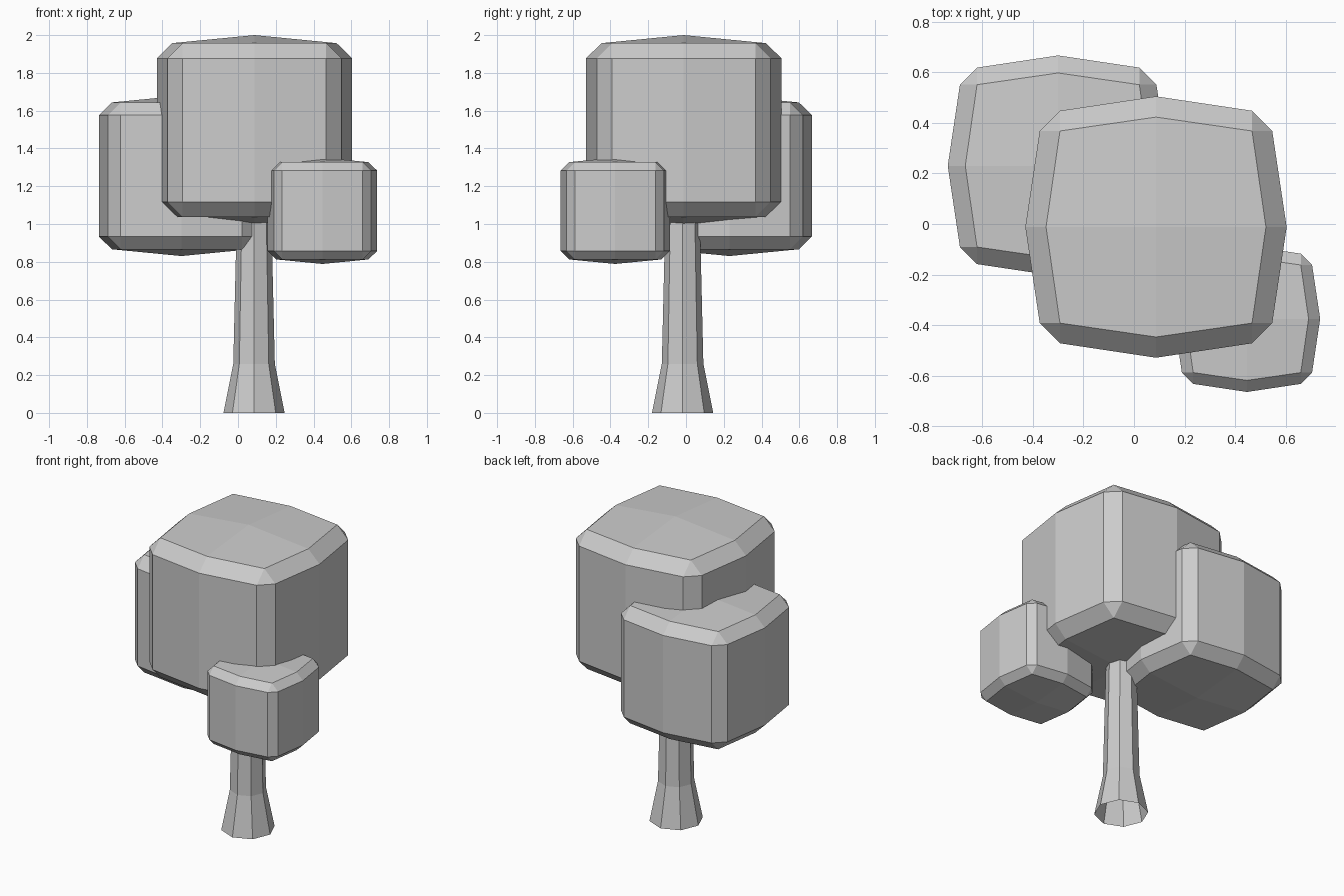
import bpy
import bmesh
from math import cos, sin, pi

cube = bpy.data.objects.get("Cube")
if cube:
    bpy.data.objects.remove(cube, do_unlink=True)

GREY = (0.6, 0.6, 0.6, 1.0)
mat = bpy.data.materials.new("plain grey")
mat.use_nodes = True
mat.diffuse_color = GREY
mat.node_tree.nodes["Principled BSDF"].inputs["Base Color"].default_value = GREY


def finish(bm, name, location):
    bmesh.ops.recalc_face_normals(bm, faces=bm.faces)
    mesh = bpy.data.meshes.new(name)
    bm.to_mesh(mesh)
    bm.free()
    mesh.materials.append(mat)
    obj = bpy.data.objects.new(name, mesh)
    obj.location = location
    bpy.context.collection.objects.link(obj)
    return obj


def four_turns(points):
    """Repeat a quarter outline around the vertical axis."""
    ring = []
    for _ in range(4):
        ring += points
        points = [(-y, x) for x, y in points]
    return ring


def foliage(name, location, size):
    """Chamfered cube whose faces swell out towards their middles."""
    corner, inset = 0.46, 0.38
    bulge_x, bulge_y, inner_bulge, apex = 0.517, 0.517, 0.435, 0.5025
    outer = four_turns([(bulge_x, 0), (corner, inset), (inset, corner)])
    inner = four_turns([(inner_bulge, 0), (inset, inset)])
    bm = bmesh.new()

    def verts(ring, z):
        return [bm.verts.new((x * size, y * size, z * size)) for x, y in ring]

    walls = []
    for side in (-1, 1):
        wall = verts(outer, side * inset)
        rim = verts(inner, side * corner)
        tip = verts([(0, 0)], side * apex)[0]
        walls.append(wall)
        for k in range(4):
            a, b, c, d = [wall[(3 * k + j) % 12] for j in range(4)]
            p, q, r = [rim[(2 * k + j) % 8] for j in range(3)]
            for face in ((a, b, q, p), (b, c, q), (c, d, r, q), (p, q, r, tip)):
                bm.faces.new(face)
    low, high = walls
    for k in range(12):
        n = (k + 1) % 12
        bm.faces.new((low[k], low[n], high[n], high[k]))
    return finish(bm, name, location)


def trunk(name, location, profile, sides=8):
    """Flared trunk, open underneath and closed inside the foliage."""
    bm = bmesh.new()
    rings = [[bm.verts.new((r * cos(2 * pi * k / sides), r * sin(2 * pi * k / sides), z))
              for k in range(sides)] for r, z in profile]
    for low, high in zip(rings, rings[1:]):
        for k in range(sides):
            n = (k + 1) % sides
            bm.faces.new((low[k], low[n], high[n], high[k]))
    bm.faces.new(rings[-1])
    return finish(bm, name, location)


# Trunk
trunk("trunk", (0.085, -0.018, 0), [(0.162, 0), (0.11, 0.26), (0.09, 1.1)])

# Crown of three blocks
foliage("main_foliage", (0.087, -0.012, 1.4975), 1.0)
foliage("back_foliage", (-0.3, 0.23, 1.255), 0.845)
foliage("front_foliage", (0.447, -0.375, 1.07), 0.56)
